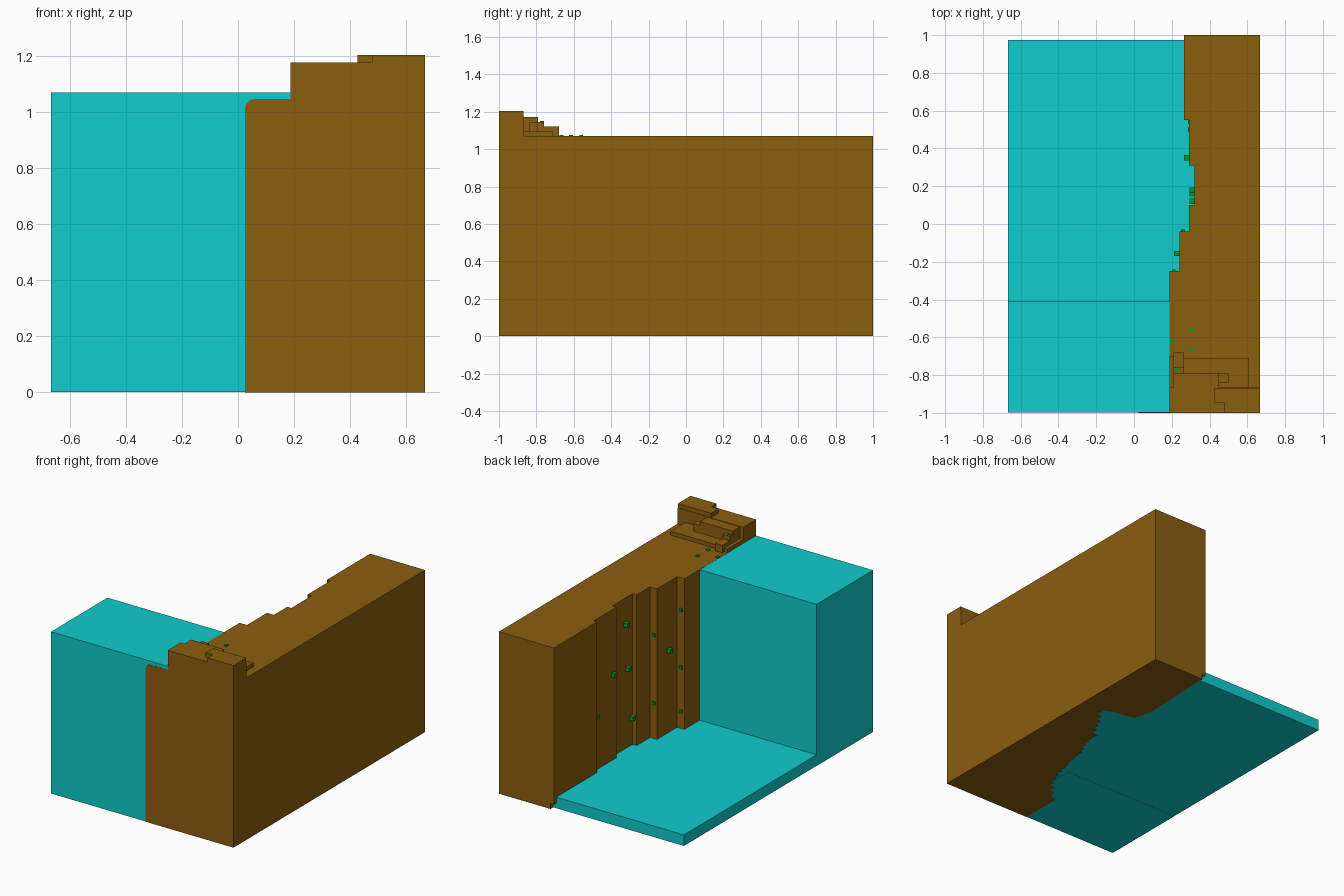
import bpy, bmesh, math, random

if "Cube" in bpy.data.objects:
    bpy.data.objects.remove(bpy.data.objects["Cube"])

random.seed(4)


def material(name, rgb):
    m = bpy.data.materials.new(name)
    m.diffuse_color = (*rgb, 1)
    m.use_nodes = True
    m.node_tree.nodes["Principled BSDF"].inputs["Base Color"].default_value = m.diffuse_color
    return m


ROCK = material("brown_rock", (0.26, 0.112, 0.0045))
WATER = material("cyan_water", (0.005, 0.61, 0.61))
MOSS = material("green_moss", (0.004, 0.30, 0.02))


def prism(name, pts, lo, hi, mat, axis="z"):
    """Extrude an outline: (x, y) along z, or (x, z) along y."""
    bm = bmesh.new()
    at = (lambda p, h: (p[0], p[1], h)) if axis == "z" else (lambda p, h: (p[0], h, p[1]))
    a = [bm.verts.new(at(p, lo)) for p in pts]
    b = [bm.verts.new(at(p, hi)) for p in pts]
    n = len(pts)
    bm.faces.new(a)
    bm.faces.new(b)
    for i in range(n):
        j = (i + 1) % n
        bm.faces.new((a[i], a[j], b[j], b[i]))
    bmesh.ops.recalc_face_normals(bm, faces=bm.faces)
    me = bpy.data.meshes.new(name)
    bm.to_mesh(me)
    bm.free()
    me.materials.append(mat)
    ob = bpy.data.objects.new(name, me)
    bpy.context.collection.objects.link(ob)
    return ob


def box(name, x0, x1, y0, y1, z0, z1, mat):
    return prism(name, [(x0, y0), (x1, y0), (x1, y1), (x0, y1)], z0, z1, mat)


R = 0.667  # half width

# Cliff wall with stepped inner face
steps = [(-1, -0.25, 0.187), (-0.25, -0.04, 0.24), (-0.04, 0.10, 0.29),
         (0.10, 0.31, 0.32), (0.31, 0.55, 0.29), (0.55, 1, 0.265)]
outline = [(R, 1), (R, -1)]
for y0, y1, x in steps:
    outline += [(x, y0), (x, y1)]
prism("cliff_wall", outline, 0.035, 1.07, ROCK)

# Cliff foot: ragged edge seen from below
edge = [(-1, 0.025), (-0.76, 0.06), (-0.61, 0.165), (-0.43, 0.235), (0.0, 0.34),
        (0.10, 0.41), (0.287, 0.53), (0.337, 0.46), (0.36, 0.30), (0.48, 0.27), (1, 0.29)]
foot = [(R, 1), (R, -1)]
for (y0, x0), (y1, x1) in zip(edge, edge[1:]):
    n = max(1, round((y1 - y0) / 0.045))
    for k in range(n):
        t, u = k / n, (k + 1) / n
        x = x0 + (x1 - x0) * t
        if 0 < k and y1 < 0.4:
            x += random.uniform(-0.012, 0.012)
        if y1 > 0.3:
            foot.append((x, y0 + (y1 - y0) * t))
        else:
            foot += [(x, y0 + (y1 - y0) * t), (x, y0 + (y1 - y0) * u)]
foot.append((0.29, 1))
prism("cliff_foot", foot, 0, 0.035, ROCK)

# Rounded rock shoulder standing in the water at the front
shoulder = [(0.19, 0), (0.025, 0)]
for k in range(6):
    a = math.pi - k * math.pi / 10
    shoulder.append((0.06 + 0.035 * math.cos(a), 1.01 + 0.035 * math.sin(a)))
shoulder.append((0.19, 1.045))
prism("rock_shoulder", shoulder, -1, -0.72, ROCK, "y")

# Stacked rocks on the cliff top
prism("top_rock_low", [(0.187, -1), (R, -1), (R, -0.865), (0.61, -0.865), (0.61, -0.71),
                       (0.265, -0.71), (0.187, -0.70)], 1.06, 1.095, ROCK)
box("top_rock_bump", 0.21, 0.265, -0.78, -0.68, 1.06, 1.12, ROCK)
box("top_rock_main", 0.187, R, -1, -0.865, 1.06, 1.175, ROCK)
box("top_rock_mid", 0.21, 0.45, -0.87, -0.79, 1.06, 1.172, ROCK)
box("top_rock_side", 0.44, 0.50, -0.838, -0.792, 1.06, 1.145, ROCK)
box("top_rock_corner", 0.21, 0.265, -0.80, -0.76, 1.06, 1.145, ROCK)
prism("top_rock_peak", [(0.477, -1), (R, -1), (R, -0.868), (0.425, -0.868),
                        (0.425, -0.945), (0.477, -0.945)], 1.16, 1.203, ROCK)

# Upper water block and lower water sheet
box("upper_water", -R, 0.187, -0.999, -0.41, 0.001, 1.069, WATER)
box("lower_water", -R, 0.56, -0.998, 0.975, 0.002, 0.075, WATER)

# Moss tufts on the wall and on the top
tufts = [(0.28, 0.35, 0.64), (0.307, 0.18, 0.90), (0.307, 0.16, 0.60),
         (0.307, 0.12, 0.26), (0.227, -0.156, 0.62)]
for x, y, z in tufts:
    box("moss_tuft", x - 0.014, x + 0.014, y - 0.014, y + 0.014, z - 0.014, z + 0.014, MOSS)
specks = [(0.26, -0.04, 0.76), (0.26, -0.04, 0.31), (0.21, -0.25, 0.86), (0.21, -0.25, 0.48),
          (0.21, -0.25, 0.19), (0.295, 0.54, 0.65), (0.295, 0.50, 0.42),
          (0.198, -0.615, 1.066), (0.305, -0.56, 1.066), (0.305, -0.665, 1.066),
          (0.225, -0.77, 1.14)]
for x, y, z in specks:
    box("moss_speck", x - 0.01, x + 0.01, y - 0.01, y + 0.01, z - 0.01, z + 0.01, MOSS)
